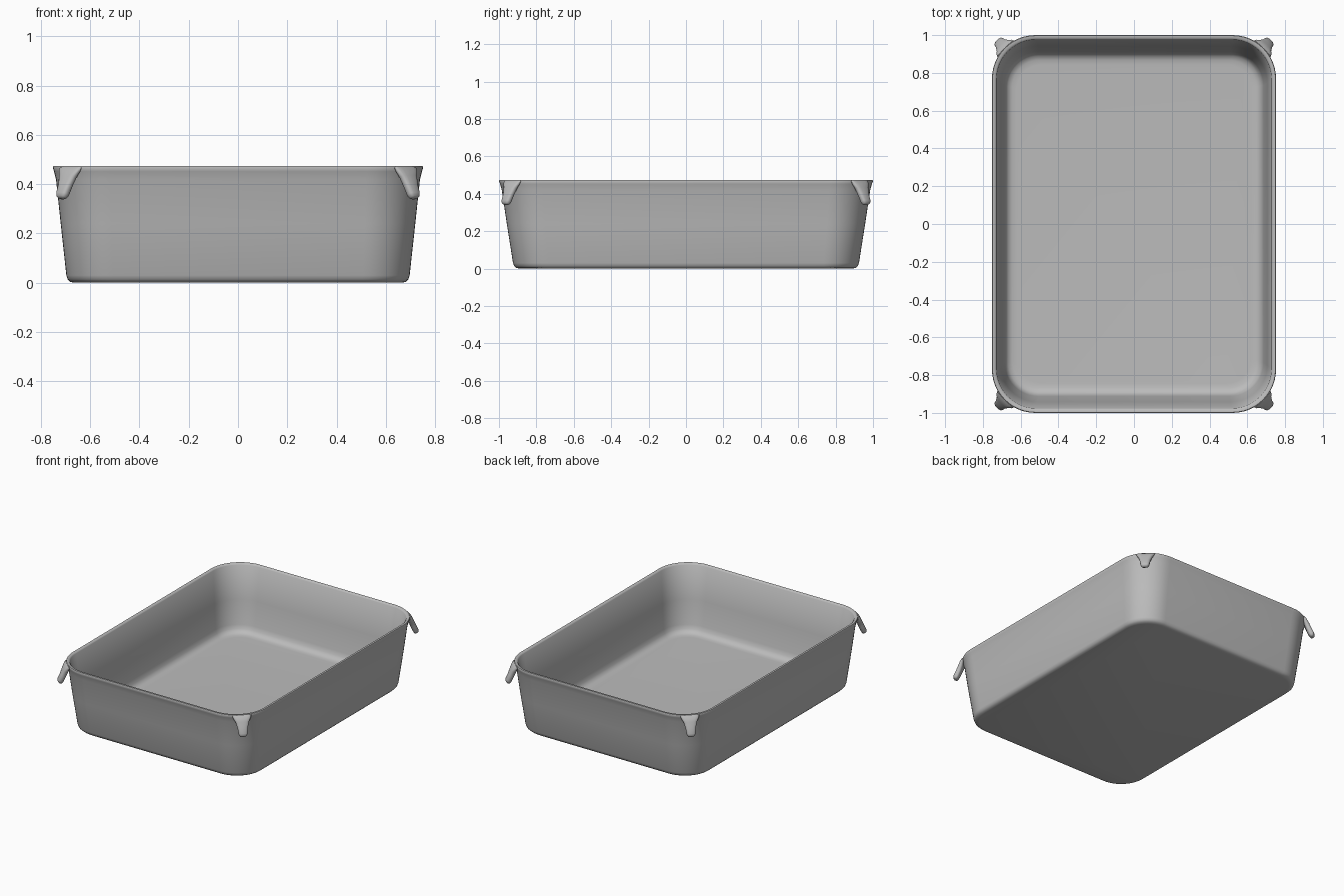
import bpy, bmesh, math
from mathutils import Vector

cube = bpy.data.objects.get("Cube")
if cube:
    bpy.data.objects.remove(cube, do_unlink=True)

grey = bpy.data.materials.new("plain grey")
grey.use_nodes = True
colour = (0.5, 0.5, 0.5, 1)
grey.diffuse_color = colour
grey.node_tree.nodes["Principled BSDF"].inputs["Base Color"].default_value = colour


def rounded_loop(hx, hy, r, z, steps=12):
    """Rounded rectangle as a list of points, counter-clockwise."""
    pts = []
    for i, (sx, sy) in enumerate([(1, 1), (-1, 1), (-1, -1), (1, -1)]):
        for k in range(steps + 1):
            a = math.pi / 2 * (i + k / steps)
            pts.append((sx * (hx - r) + r * math.cos(a), sy * (hy - r) + r * math.sin(a), z))
    return pts


def loft(name, loops, angle):
    """Skin a list of point loops and cap both ends."""
    bm = bmesh.new()
    rings = [[bm.verts.new(p) for p in loop] for loop in loops]
    n = len(rings[0])
    for a, b in zip(rings, rings[1:]):
        for i in range(n):
            j = (i + 1) % n
            bm.faces.new((a[i], a[j], b[j], b[i]))
    bm.faces.new(rings[0][::-1])
    bm.faces.new(rings[-1])
    bmesh.ops.recalc_face_normals(bm, faces=bm.faces)
    mesh = bpy.data.meshes.new(name)
    bm.to_mesh(mesh)
    bm.free()
    obj = bpy.data.objects.new(name, mesh)
    bpy.context.collection.objects.link(obj)
    mesh.materials.append(grey)
    bpy.ops.object.select_all(action="DESELECT")
    obj.select_set(True)
    bpy.context.view_layer.objects.active = obj
    bpy.ops.object.shade_smooth_by_angle(angle=math.radians(angle))
    return obj


# Tray: half width, half depth, corner radius, height; up the outside, down the inside
profile = [
    (0.665, 0.89, 0.17, 0.0),
    (0.682, 0.908, 0.18, 0.004),
    (0.692, 0.919, 0.185, 0.014),
    (0.697, 0.925, 0.19, 0.03),
    (0.72, 0.958, 0.205, 0.24),
    (0.739, 0.985, 0.22, 0.42),
    (0.747, 0.994, 0.225, 0.452),
    (0.752, 1.0, 0.23, 0.468),
    (0.749, 0.997, 0.227, 0.474),
    (0.735, 0.983, 0.215, 0.474),
    (0.728, 0.976, 0.21, 0.466),
    (0.706, 0.942, 0.195, 0.24),
    (0.686, 0.912, 0.18, 0.075),
    (0.678, 0.903, 0.17, 0.048),
    (0.665, 0.889, 0.16, 0.03),
    (0.645, 0.868, 0.145, 0.022),
    (0.62, 0.843, 0.13, 0.02),
]
loft("tray", [rounded_loop(*p) for p in profile], 50)

# Corner tabs: offset outward from the rim corner, height, half width, half thickness
tab = [
    (-0.012, 0.468, 0.062, 0.008),
    (-0.004, 0.455, 0.058, 0.014),
    (0.006, 0.43, 0.044, 0.018),
    (0.02, 0.395, 0.034, 0.019),
    (0.036, 0.36, 0.029, 0.019),
    (0.041, 0.348, 0.024, 0.015),
    (0.043, 0.342, 0.014, 0.008),
]
slope = Vector((0.9, 0.0, 0.4))  # tab thickness direction, out and up
for end, sy in (("front", -1), ("back", 1)):
    for side, sx in (("left", 1), ("right", -1)):
        corner = Vector((sx * 0.687, sy * 0.935, 0))
        out = Vector((sx, sy, 0)).normalized()
        across = Vector((-sy, sx, 0)).normalized()
        normal = out * slope.x + Vector((0, 0, slope.z))
        loops = []
        for off, z, w, t in tab:
            centre = corner + out * off + Vector((0, 0, z))
            ring = []
            for k in range(16):
                a = math.tau * k / 16
                c, s = math.cos(a), math.sin(a)
                # Squarish oval section
                u = math.copysign(abs(c) ** 0.7, c) * w
                v = math.copysign(abs(s) ** 0.7, s) * t
                ring.append(centre + across * u + normal * v)
            loops.append(ring)
        loft(f"{end}_{side}_tab", loops, 60)
